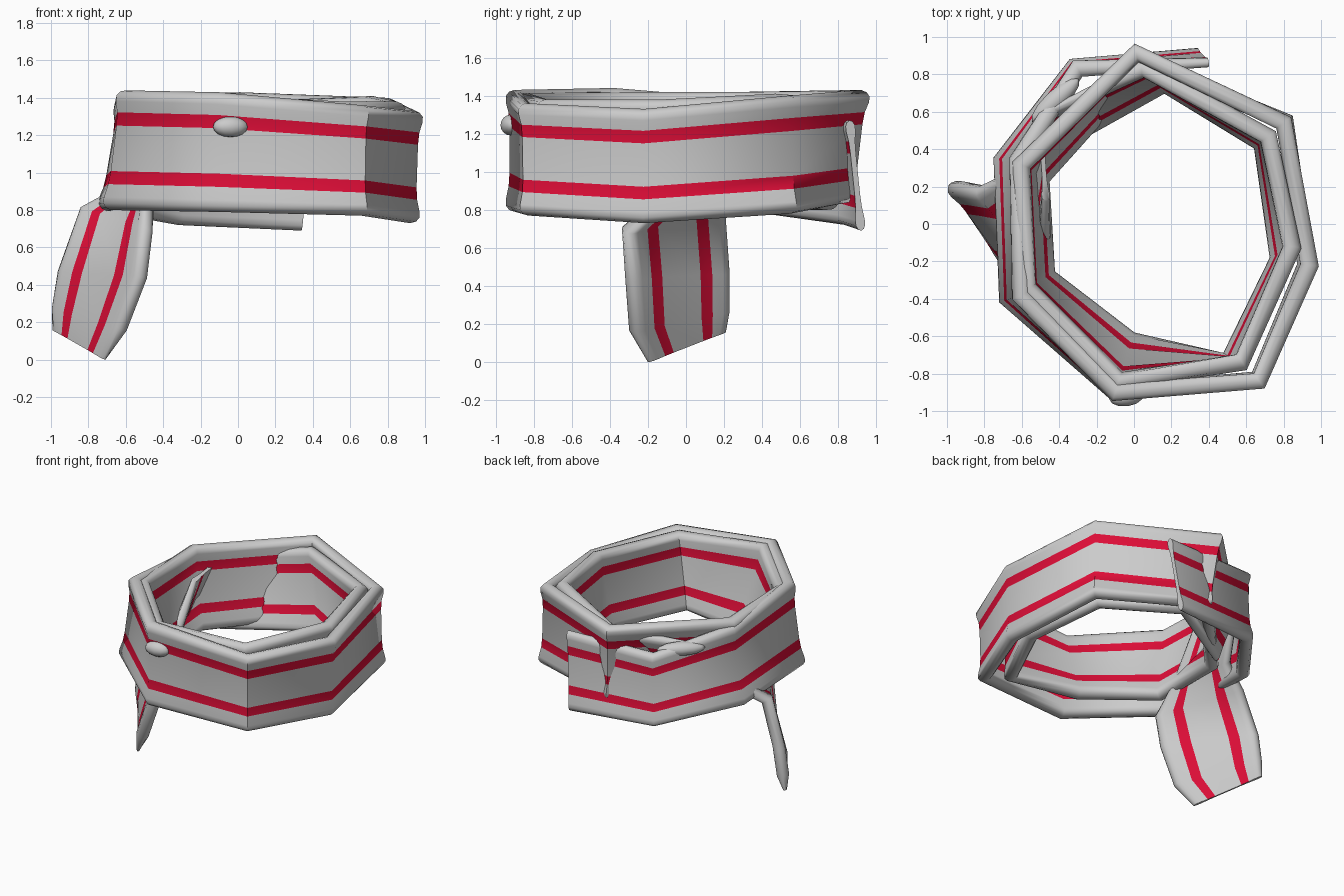
import bpy, bmesh
from mathutils import Vector

if "Cube" in bpy.data.objects:
    bpy.data.objects.remove(bpy.data.objects["Cube"])


def flat(name, col):
    m = bpy.data.materials.new(name)
    m.diffuse_color = (*col, 1)
    m.use_nodes = True
    m.node_tree.nodes["Principled BSDF"].inputs["Base Color"].default_value = m.diffuse_color
    return m


GREY = flat("light_grey_cloth", (0.60, 0.60, 0.60))
RED = flat("red_stripe", (0.72, 0.004, 0.038))

# Cloth cross-section: position across the width, relative half thickness
U = [0, .015, .05, .10, .21, .32, .70, .81, .90, .95, .985, 1]
V = [0, .60, .95, .95, .65, .55, .55, .65, .95, .95, .60, 0]
SECTION = list(zip(U, V)) + [(u, -v) for u, v in list(zip(U, V))[-2:0:-1]]


def ribbon(name, stations, half, thin_start=1.0, thin_end=1.0):
    """Striped cloth strip; every station is (lower edge, upper edge)."""
    st = [(Vector(a), Vector(b)) for a, b in stations]
    mid = [(a + b) / 2 for a, b in st]
    bm = bmesh.new()
    rings = []
    for i, (a, b) in enumerate(st):
        d0 = (mid[i] - mid[max(i - 1, 0)]).normalized()
        d1 = (mid[min(i + 1, len(st) - 1)] - mid[i]).normalized()
        n = (d0 + d1).cross(b - a).normalized()
        h = half * (thin_start if i == 0 else thin_end if i == len(st) - 1 else 1)
        rings.append([bm.verts.new(a.lerp(b, u) + n * v * h) for u, v in SECTION])
    k = len(SECTION)
    for r0, r1 in zip(rings, rings[1:]):
        for j in range(k):
            f = bm.faces.new((r0[j], r0[(j + 1) % k], r1[(j + 1) % k], r1[j]))
            m = (SECTION[j][0] + SECTION[(j + 1) % k][0]) / 2
            f.material_index = int(.21 < m < .32 or .70 < m < .81)
            f.smooth = True
    bm.faces.new(rings[0])
    bm.faces.new(rings[-1])
    bmesh.ops.recalc_face_normals(bm, faces=bm.faces)
    me = bpy.data.meshes.new(name)
    bm.to_mesh(me)
    bm.free()
    me.materials.append(GREY)
    me.materials.append(RED)
    me.set_sharp_from_angle(angle=1.0)
    ob = bpy.data.objects.new(name, me)
    bpy.context.collection.objects.link(ob)
    return ob


# Wrapped band: inner turn, outer turn, then the loose end at the back
ribbon("wrapped_band", [
    ((-.42, .38, .80), (-.52, .58, 1.30)),
    ((.17, .74, .80), (.04, .84, 1.38)),
    ((.68, .43, .80), (.72, .47, 1.41)),
    ((.77, -.19, .78), (.85, -.12, 1.38)),
    ((.50, -.73, .79), (.58, -.74, 1.38)),
    ((-.01, -.61, .80), (-.09, -.86, 1.41)),
    ((-.46, -.27, .80), (-.58, -.35, 1.42)),
    ((-.49, .24, .82), (-.61, .32, 1.42)),
    ((.06, .85, .84), (.01, .92, 1.43)),
    ((.81, .55, .78), (.80, .54, 1.40)),
    ((.92, -.22, .73), (.94, -.22, 1.33)),
    ((.66, -.83, .77), (.67, -.84, 1.36)),
    ((-.10, -.90, .79), (-.10, -.90, 1.43)),
    ((-.68, -.40, .80), (-.60, -.38, 1.44)),
    ((-.71, .34, .79), (-.61, .34, 1.38)),
    ((-.32, .84, .72), (-.30, .83, 1.27)),
    ((.34, .92, .69), (.40, .86, 1.27)),
], .052, .4, .5)

# Hanging tail that tucks up inside the left side of the band
ribbon("hanging_tail", [
    ((-.71, -.20, 0.0), (-.99, .21, .16)),
    ((-.61, -.29, .16), (-.98, .22, .27)),
    ((-.50, -.31, .44), (-.95, .22, .47)),
    ((-.47, -.33, .69), (-.83, .20, .80)),
    ((-.47, -.14, .86), (-.62, .30, .90)),
    ((-.47, .12, 1.25), (-.50, .55, 1.28)),
], .045, .3, .5)

# Small folded corners poking through the cloth
for name, loc, size, rot in (
        ("front_fold", (-.04, -.92, 1.245), (.095, .055, .055), .15),
        ("back_fold", (-.42, .66, 1.27), (.17, .055, .05), .75)):
    bpy.ops.mesh.primitive_uv_sphere_add(segments=12, ring_count=8, location=loc)
    ob = bpy.context.object
    ob.name = name
    ob.scale = size
    ob.rotation_euler = (0, 0, rot)
    ob.data.materials.append(GREY)
    bpy.ops.object.shade_smooth()
